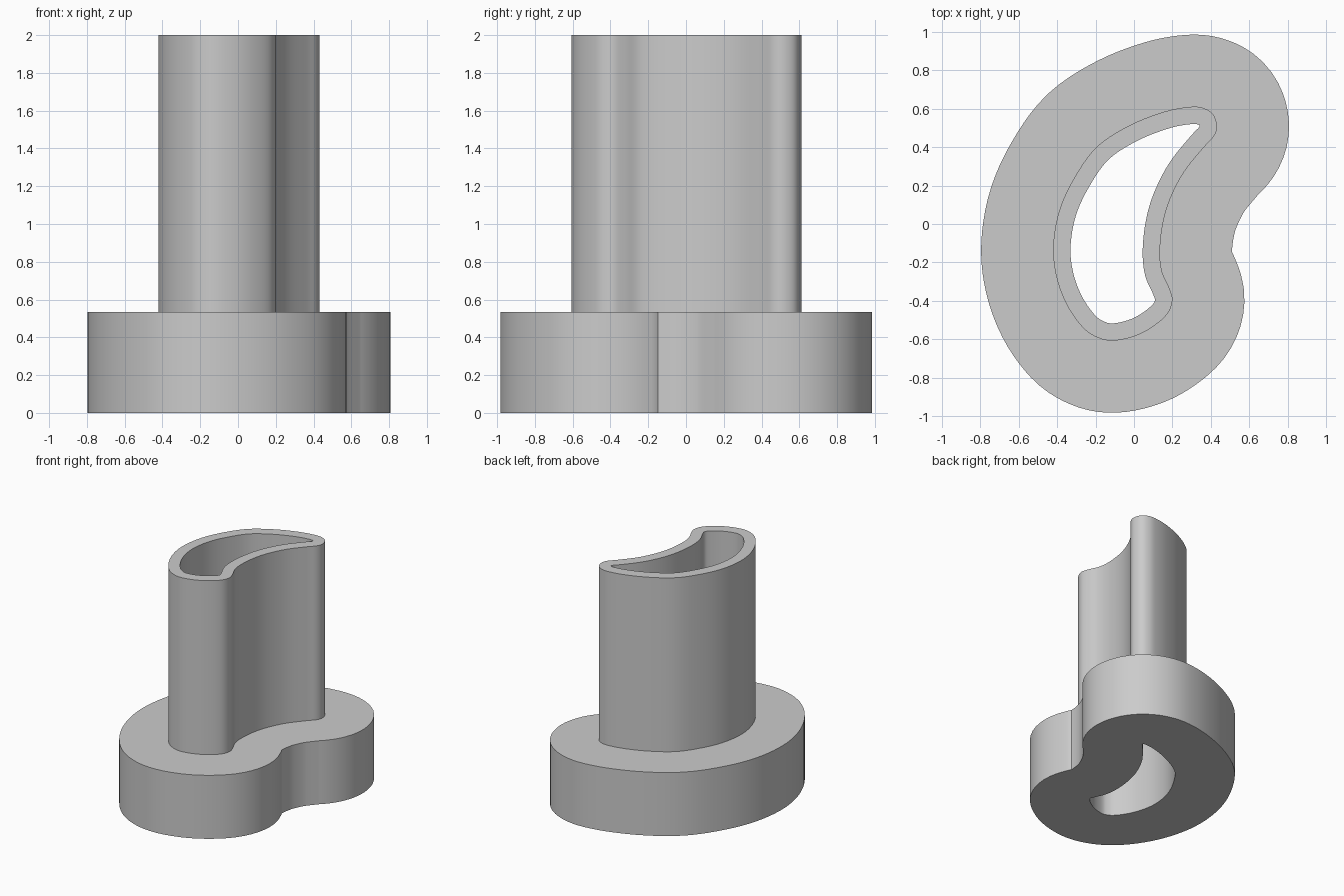
import bpy
import bmesh
from mathutils import Vector
from math import radians

default = bpy.data.objects.get("Cube")
if default:
    bpy.data.objects.remove(default, do_unlink=True)

BASE_TOP = 0.535
TOP = 2.0
FLANGE_WIDTH = 0.375
WALL_THICKNESS = 0.09
STEPS = 5

# Counter-clockwise control points of the bean-shaped tube
CONTROL = [Vector(p) for p in (
    (-0.105, -0.607), (0.0, -0.585), (0.09, -0.54), (0.172, -0.47),
    (0.2, -0.395), (0.18, -0.325), (0.145, -0.245), (0.135, -0.14),
    (0.15, 0), (0.188, 0.13), (0.26, 0.27), (0.36, 0.395),
    (0.415, 0.455), (0.432, 0.51), (0.412, 0.57), (0.365, 0.602),
    (0.295, 0.61), (0.16, 0.585), (-0.02, 0.515), (-0.19, 0.405),
    (-0.305, 0.25), (-0.387, 0.075), (-0.42, -0.11), (-0.405, -0.27),
    (-0.35, -0.42), (-0.265, -0.54), (-0.185, -0.593))]


def smooth_loop(points):
    """Closed Catmull-Rom curve through the points."""
    n = len(points)
    loop = []
    for i in range(n):
        a, b, c, d = (points[(i + k) % n] for k in (-1, 0, 1, 2))
        for s in range(STEPS):
            t = s / STEPS
            loop.append(b + (c - a) * t / 2
                        + (a - b * 2.5 + c * 2 - d / 2) * t ** 2
                        + (b * 3 - a - c * 3 + d) * t ** 3 / 2)
    return loop


def offset_loop(loop, distance):
    """Parallel outline, trimmed where it would cross itself."""
    n = len(loop)
    result = []
    for i, p in enumerate(loop):
        along = (loop[(i + 1) % n] - loop[i - 1]).normalized()
        q = p + Vector((along.y, -along.x)) * distance
        clear = min((q - r).length for r in loop) > abs(distance) - 0.003
        if clear and (not result or (q - result[-1]).length > 0.002):
            result.append(q)
    return result


def hollow_prism(name, outer, inner, z0, z1, material):
    """Upright solid between an outer and an inner outline."""
    bm = bmesh.new()
    caps = {z0: [], z1: []}
    for outline in (outer, inner):
        n = len(outline)
        low, high = ([bm.verts.new((p.x, p.y, z)) for p in outline]
                     for z in (z0, z1))
        for i in range(n):
            j = (i + 1) % n
            bm.faces.new((low[i], low[j], high[j], high[i]))
            caps[z0].append(bm.edges.get((low[i], low[j])))
            caps[z1].append(bm.edges.get((high[i], high[j])))
    for edges in caps.values():
        bmesh.ops.triangle_fill(bm, edges=edges, use_beauty=True)
    bmesh.ops.recalc_face_normals(bm, faces=bm.faces)
    mesh = bpy.data.meshes.new(name)
    bm.to_mesh(mesh)
    bm.free()
    mesh.materials.append(material)
    obj = bpy.data.objects.new(name, mesh)
    bpy.context.collection.objects.link(obj)
    bpy.ops.object.select_all(action='DESELECT')
    obj.select_set(True)
    bpy.context.view_layer.objects.active = obj
    bpy.ops.object.shade_smooth_by_angle(angle=radians(30))
    return obj


# Plain grey material
grey = bpy.data.materials.new("light_grey")
grey.use_nodes = True
colour = (0.6, 0.6, 0.6, 1)
grey.diffuse_color = colour
grey.node_tree.nodes["Principled BSDF"].inputs["Base Color"].default_value = colour

# Wide flange and tall tube sharing one open shaft
tube_outline = smooth_loop(CONTROL)
flange_outline = offset_loop(tube_outline, FLANGE_WIDTH)
shaft_outline = offset_loop(tube_outline, -WALL_THICKNESS)

hollow_prism("base_flange", flange_outline, shaft_outline, 0, BASE_TOP, grey)
hollow_prism("tall_tube", tube_outline, shaft_outline, BASE_TOP, TOP, grey)
